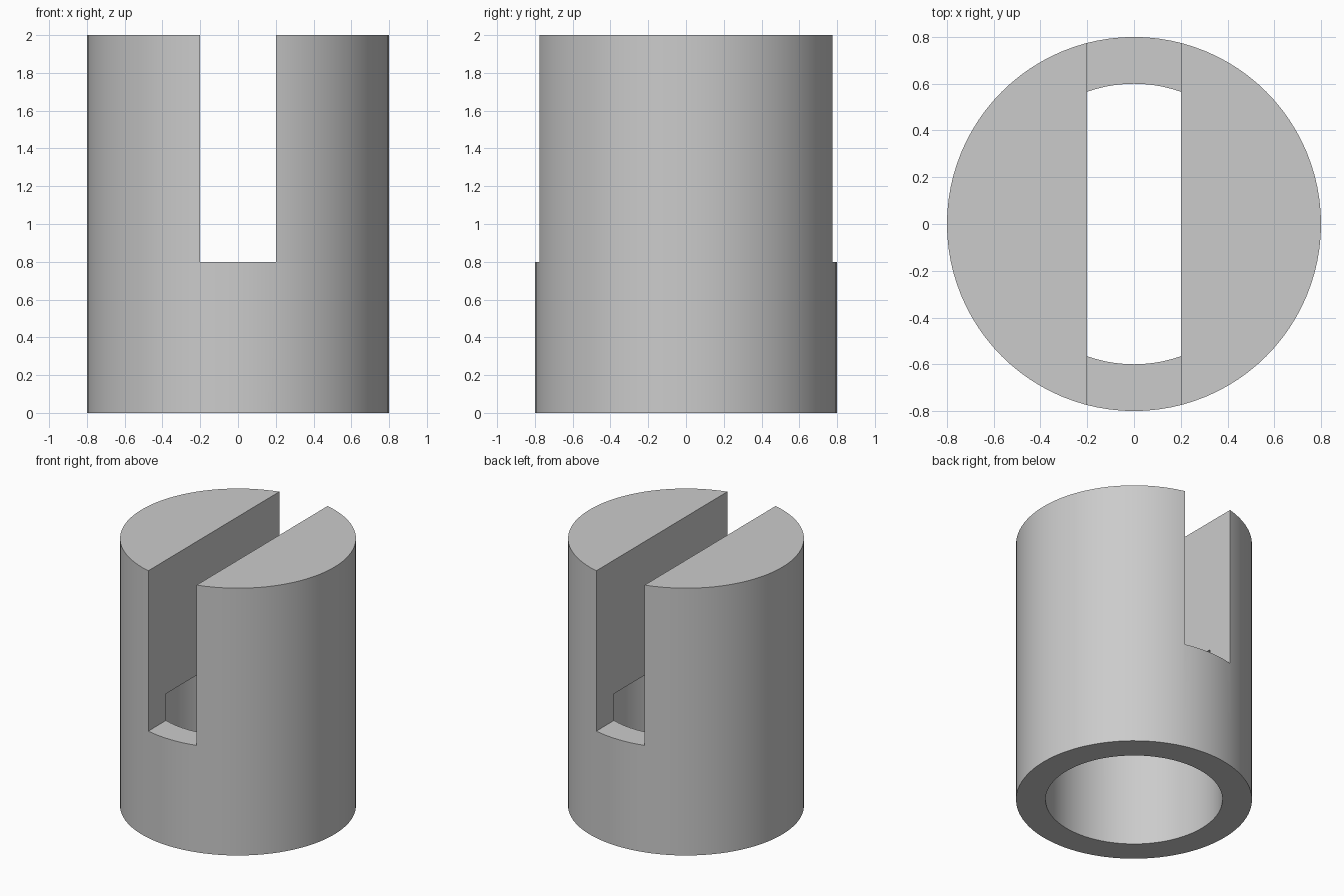
import bpy
import math

SIDES = 96

default_cube = bpy.data.objects.get("Cube")
if default_cube:
    bpy.data.objects.remove(default_cube, do_unlink=True)

# Single grey material
grey = bpy.data.materials.new("plain_grey")
grey.use_nodes = True
colour = (0.6, 0.6, 0.6, 1.0)
grey.diffuse_color = colour
grey.node_tree.nodes["Principled BSDF"].inputs["Base Color"].default_value = colour


def cylinder(name, radius, bottom, top):
    bpy.ops.mesh.primitive_cylinder_add(
        vertices=SIDES, radius=radius, depth=top - bottom,
        location=(0, 0, (bottom + top) / 2))
    obj = bpy.context.object
    obj.name = name
    obj.data.materials.append(grey)
    return obj


def box(name, width, length, bottom, top):
    bpy.ops.mesh.primitive_cube_add(size=1, location=(0, 0, (bottom + top) / 2))
    obj = bpy.context.object
    obj.name = name
    obj.scale = (width, length, top - bottom)
    bpy.ops.object.transform_apply(location=False, rotation=False, scale=True)
    obj.data.materials.append(grey)
    return obj


def cut(target, cutter):
    cutter.hide_render = True
    mod = target.modifiers.new("cut", "BOOLEAN")
    mod.operation = "DIFFERENCE"
    mod.solver = "EXACT"
    mod.object = cutter
    bpy.ops.object.select_all(action="DESELECT")
    target.select_set(True)
    bpy.context.view_layer.objects.active = target
    bpy.ops.object.modifier_apply(modifier=mod.name)
    bpy.data.objects.remove(cutter, do_unlink=True)


# Solid round body
body = cylinder("slotted_sleeve", 0.8, 0, 2)

# Blind bore from below, reaching just above the slot floor
cut(body, cylinder("bore_cutter", 0.6, -0.5, 1.0))

# Straight slot through the top, front to back
cut(body, box("slot_cutter", 0.4, 2, 0.8, 2.5))

# Smooth round walls, crisp rims and slot edges
bpy.ops.object.shade_smooth_by_angle(angle=math.radians(30))
